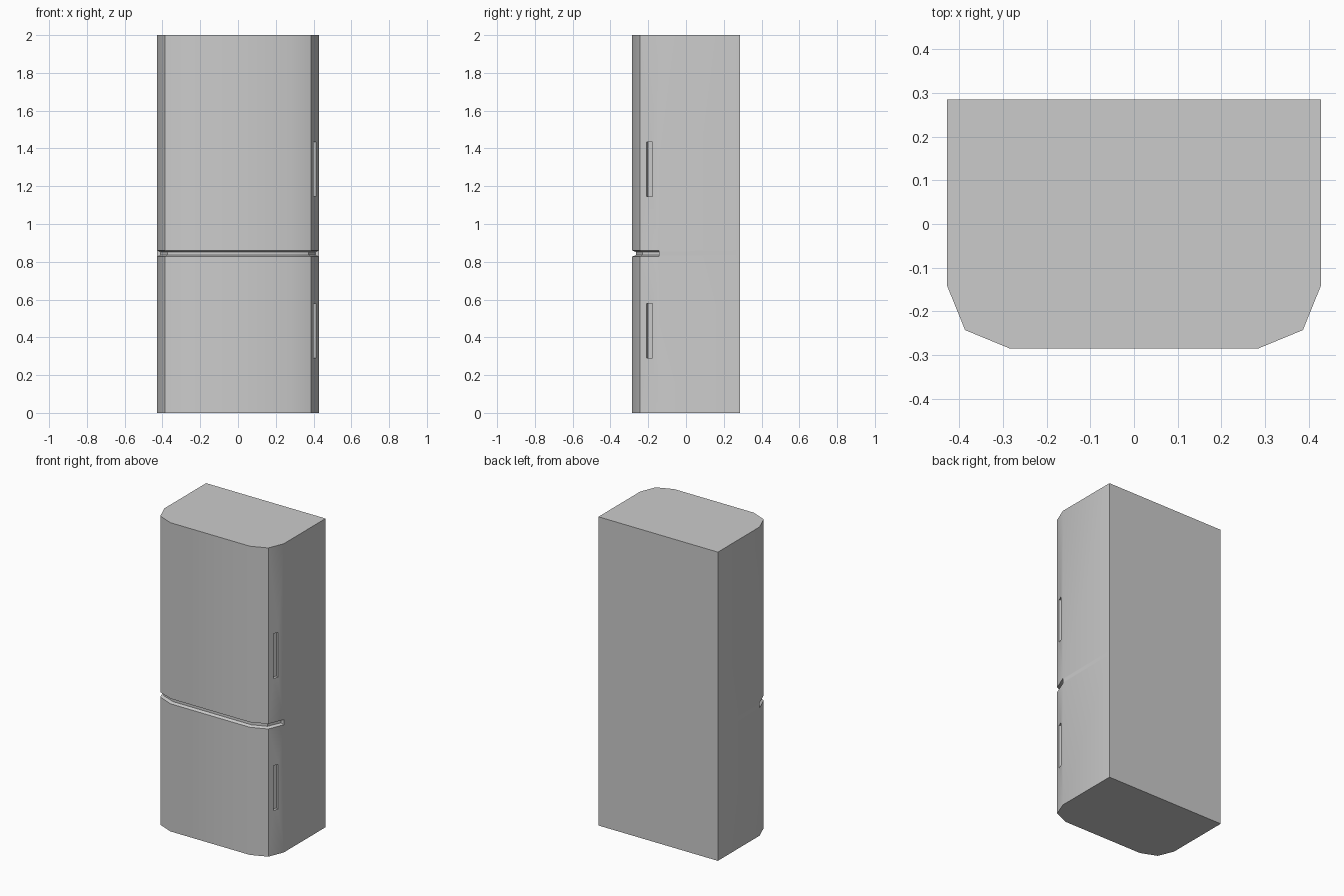
import bpy, bmesh, math
from mathutils import Matrix

if "Cube" in bpy.data.objects:
    bpy.data.objects.remove(bpy.data.objects["Cube"])

# Half outline seen from above, back to front on the right side
SIDE = [(0.428, 0.285), (0.428, -0.142), (0.428, -0.142), (0.387, -0.243), (0.285, -0.285)]
# Same outline pushed inwards at the front for the groove floor
GROOVE = [(0.428, 0.285), (0.428, -0.142), (0.409, -0.144), (0.372, -0.229), (0.281, -0.266)]


def ring(bm, half, z):
    pts = [(-x, y) for x, y in half] + [(x, y) for x, y in reversed(half)]
    return [bm.verts.new((x, y, z)) for x, y in pts]


def finish(bm, name):
    bmesh.ops.recalc_face_normals(bm, faces=bm.faces)
    mesh = bpy.data.meshes.new(name)
    bm.to_mesh(mesh)
    bm.free()
    obj = bpy.data.objects.new(name, mesh)
    bpy.context.collection.objects.link(obj)
    return obj


# Cabinet with the groove between the two doors
bm = bmesh.new()
levels = [(SIDE, 0), (SIDE, 0.827), (GROOVE, 0.835), (GROOVE, 0.852), (SIDE, 0.860), (SIDE, 2)]
rings = [ring(bm, half, z) for half, z in levels]
for a, b in zip(rings, rings[1:]):
    for i in range(len(a)):
        j = (i + 1) % len(a)
        bm.faces.new((a[i], a[j], b[j], b[i]))
bm.faces.new(rings[0])
bm.faces.new(rings[-1])
bmesh.ops.remove_doubles(bm, verts=bm.verts, dist=0.0001)
cabinet = finish(bm, "fridge_cabinet")

# Recessed grips in the right-hand chamfer of both doors
bm = bmesh.new()
turn = Matrix.Rotation(math.atan2(-0.041, 0.101), 4, 'Z')
for z in (0.435, 1.29):
    place = Matrix.Translation((0.407, -0.194, z)) @ turn
    bmesh.ops.create_cube(bm, size=1, matrix=place @ Matrix.Diagonal((0.04, 0.033, 0.29, 1)))
cutter = finish(bm, "grip_cutter")
cutter.hide_render = True
cutter.hide_viewport = True
cut = cabinet.modifiers.new("grips", 'BOOLEAN')
cut.object = cutter
cut.operation = 'DIFFERENCE'
cut.solver = 'EXACT'

# Apply the cut, then soften the shallow front corners
bpy.context.view_layer.objects.active = cabinet
cabinet.select_set(True)
bpy.ops.object.modifier_apply(modifier=cut.name)
bpy.data.objects.remove(cutter)
bpy.ops.object.shade_smooth_by_angle(angle=math.radians(30))
